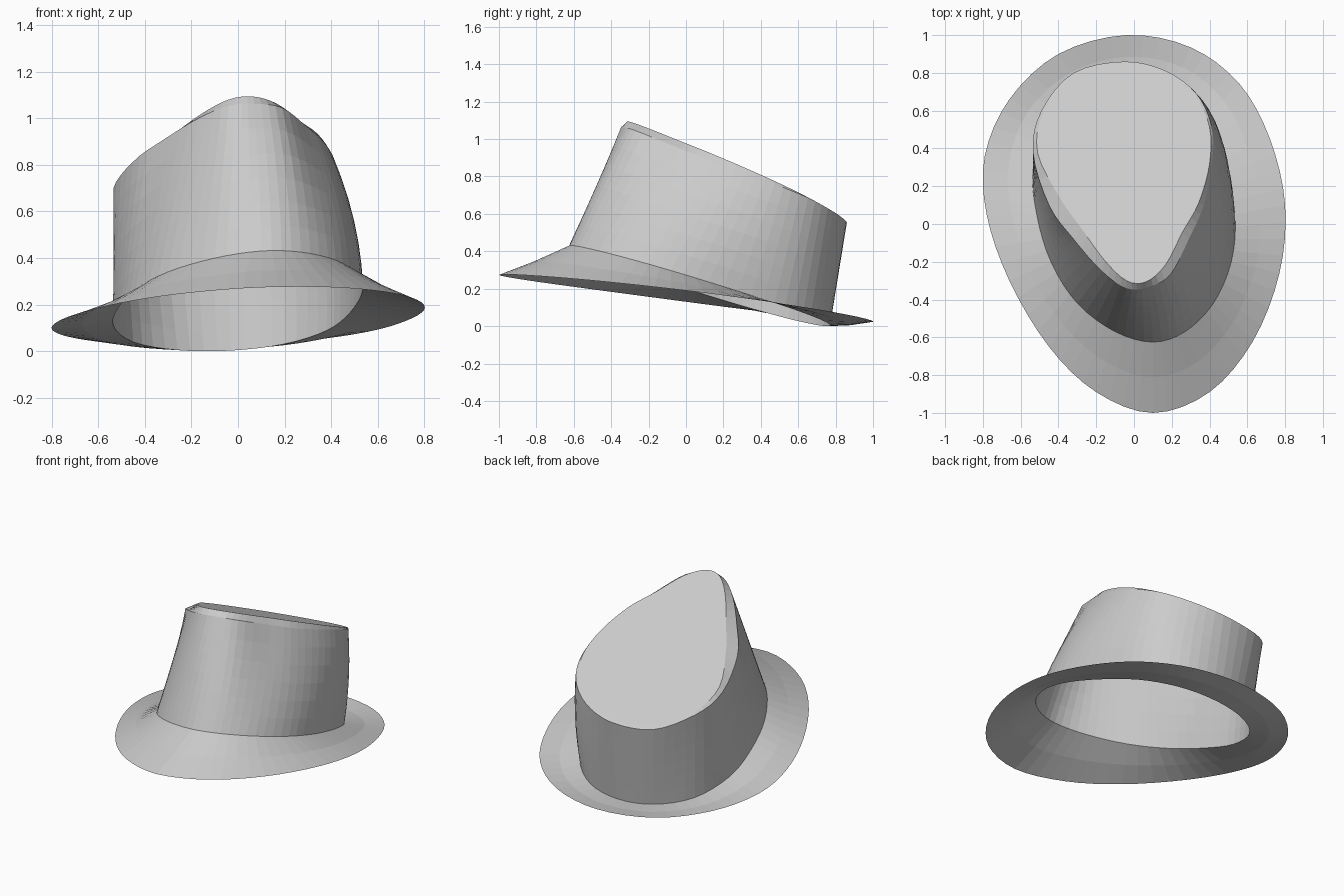
import bpy, bmesh
from mathutils import Vector

if "Cube" in bpy.data.objects:
    bpy.data.objects.remove(bpy.data.objects["Cube"])

SUB = 4  # samples between control points

# plan outlines, starting at the front and running round the left side
RIM = [(.1,-1),(-.2,-.89),(-.45,-.65),(-.66,-.3),(-.78,.05),(-.79,.36),(-.66,.66),(-.4,.9),
       (-.04,1),(.3,.935),(.56,.74),(.72,.45),(.8,.1),(.77,-.26),(.63,-.62),(.4,-.89)]
BASE = [(.1,-.625),(-.1,-.57),(-.3,-.42),(-.44,-.2),(-.515,.05),(-.535,.3),(-.45,.55),(-.26,.71),
        (-.03,.77),(.2,.73),(.38,.58),(.48,.35),(.535,.05),(.515,-.2),(.42,-.42),(.27,-.57)]
TOP = [(.07,-.335),(-.04,-.34),(-.17,-.25),(-.32,-.08),(-.45,.1),(-.535,.38),(-.49,.6),(-.32,.8),
       (-.05,.86),(.17,.81),(.33,.69),(.41,.52),(.415,.32),(.37,.1),(.29,-.08),(.19,-.27)]
# inset of the flat top from the crown edge, per control point
INSET = [.03,.04,.06,.07,.07,.025,.015,.015,.015,.015,.015,.012,.015,.03,.05,.06]


def loop(points, height):
    """Closed smooth curve through the plan points, lifted by height(x, y)."""
    n, out = len(points), []
    for i in range(n):
        a, b, c, d = (Vector(points[(i + k) % n]) for k in (-1, 0, 1, 2))
        for s in range(SUB):
            t = s / SUB
            p = 0.5 * (2*b + (c - a)*t + (2*a - 5*b + 4*c - d)*t*t + (3*b - a - 3*c + d)*t**3)
            out.append(Vector((p.x, p.y, height(p.x, p.y))))
    return out


def rim_z(x, y):
    return .1475 - .1225*y + .038*x + .012*(1 - y*y)


def base_z(x, y):
    return .43 - .3*(y + .625) + .07*(x - .1)


def top_z(x, y):
    return .949 + .1*x - .452*y


def edge_z(x, y):
    return top_z(x, y) - .045*min(1, max(.05, (.7 - y)/.6))


def blend(a, b, t, sag=0.0, bulge=0.0):
    out = []
    for p, q in zip(a, b):
        v = p.lerp(q, t)
        v.x += bulge*4*t*(1 - t)*max(0, p.x)
        v.z -= sag
        out.append(v)
    return out


def skin(name, rings, cap=False):
    bm = bmesh.new()
    rows = [[bm.verts.new(p) for p in r] for r in rings]
    for lo, hi in zip(rows, rows[1:]):
        n = len(lo)
        for i in range(n):
            j = (i + 1) % n
            bm.faces.new((lo[i], hi[i], hi[j], lo[j]))
    if cap:
        bm.faces.new(rows[-1])
    bmesh.ops.recalc_face_normals(bm, faces=bm.faces)
    if max(bm.faces, key=lambda f: f.calc_area()).normal.z < 0:
        bmesh.ops.reverse_faces(bm, faces=bm.faces)
    me = bpy.data.meshes.new(name)
    bm.to_mesh(me)
    bm.free()
    ob = bpy.data.objects.new(name, me)
    bpy.context.collection.objects.link(ob)
    return ob


rim, base, edge = loop(RIM, rim_z), loop(BASE, base_z), loop(TOP, edge_z)

# flat slanted top, pulled in from the crown edge
mid = Vector((-.04, .3))
inner_pts = []
for p, d in zip(TOP, INSET):
    v = Vector(p)
    inner_pts.append(tuple(v + (mid - v).normalized()*d))
inner = loop(inner_pts, top_z)

# brim: sheet from the crown base out to the rim
skin("brim", [rim, blend(rim, base, .5, sag=.006), base])

# crown: wall, bevelled edge and flat top
walls = [blend(base, edge, k/6, bulge=.05) for k in range(7)]
skin("crown", walls + [inner], cap=True)
